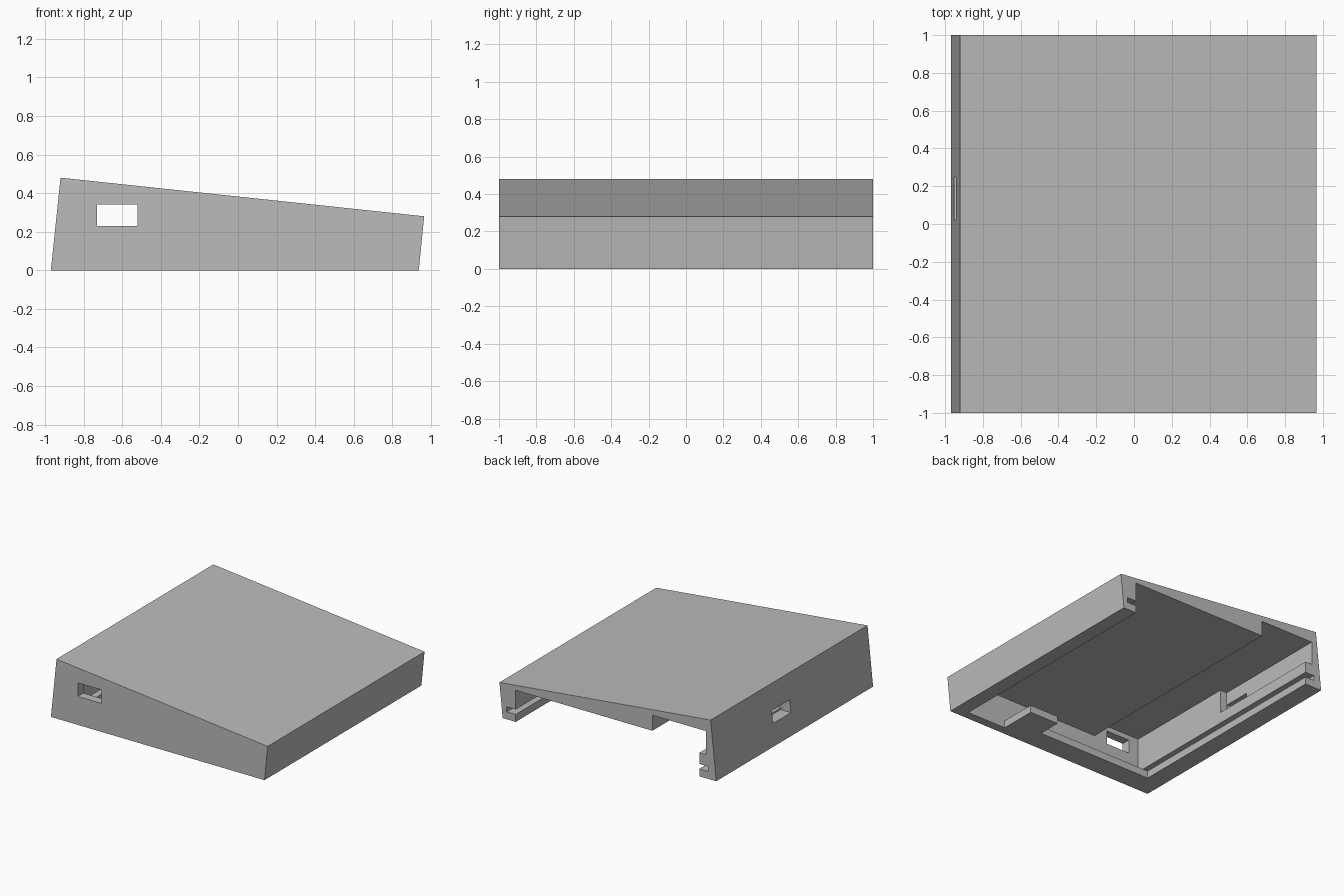
import bpy, bmesh
from mathutils import Vector

cube = bpy.data.objects.get("Cube")
if cube:
    bpy.data.objects.remove(cube, do_unlink=True)

# Single grey plastic
grey = bpy.data.materials.new("grey_plastic")
grey.use_nodes = True
colour = (0.5, 0.5, 0.5, 1)
grey.diffuse_color = colour
grey.node_tree.nodes["Principled BSDF"].inputs["Base Color"].default_value = colour


def prism(name, points, start, end, along):
    """Extrude an outline: (x, z) points along y, or (x, y) points along z."""
    bm = bmesh.new()
    if along == "y":
        verts = [bm.verts.new((a, start, b)) for a, b in points]
        step = Vector((0, end - start, 0))
    else:
        verts = [bm.verts.new((a, b, start)) for a, b in points]
        step = Vector((0, 0, end - start))
    face = bm.faces.new(verts)
    grown = bmesh.ops.extrude_face_region(bm, geom=[face])["geom"]
    bmesh.ops.translate(bm, vec=step, verts=[v for v in grown if isinstance(v, bmesh.types.BMVert)])
    # the starting face may be kept or consumed; close both ends exactly once
    bmesh.ops.holes_fill(bm, edges=[e for e in bm.edges if e.is_boundary], sides=0)
    bmesh.ops.recalc_face_normals(bm, faces=bm.faces)
    mesh = bpy.data.meshes.new(name)
    bm.to_mesh(mesh)
    bm.free()
    mesh.materials.append(grey)
    obj = bpy.data.objects.new(name, mesh)
    bpy.context.collection.objects.link(obj)
    return obj


def box(name, x, y, z):
    return prism(name, [(x[0], z[0]), (x[1], z[0]), (x[1], z[1]), (x[0], z[1])], y[0], y[1], "y")


# Sloped wedge housing
shell = prism("wedge_housing", [(-0.97, 0), (0.937, 0), (0.965, 0.28), (-0.92, 0.48)], -1, 1, "y")

# Stepped cavity with board grooves, open at the back
cavity = [(-0.9, 0.06), (0.9, 0.06), (0.9, 0.1), (0.82, 0.1), (0.82, 0.255), (-0.4, 0.255),
          (-0.4, 0.38), (-0.82, 0.38), (-0.82, 0.1), (-0.9, 0.1)]
# Underside opening, leaving the support tab on the front lip
opening = [(-0.82, 1.1), (-0.82, -0.82), (0.21, -0.82), (0.21, -0.63),
           (0.47, -0.63), (0.47, -0.93), (0.82, -0.93), (0.82, 1.1)]

cutters = [
    prism("cavity_cutter", cavity, -0.93, 1.1, "y"),
    prism("underside_cutter", opening, -0.1, 0.08, "z"),
    box("side_recess_cutter", (-0.88, -0.8), (0.02, 1.1), (0.19, 0.38)),
    box("front_port_cutter", (-0.73, -0.52), (-1.1, -0.9), (0.23, 0.34)),
    box("side_port_cutter", (-1.1, -0.86), (0.022, 0.25), (0.175, 0.275)),
]

for cutter in cutters:
    mod = shell.modifiers.new(cutter.name, "BOOLEAN")
    mod.operation = "DIFFERENCE"
    mod.solver = "EXACT"
    mod.object = cutter

# Bake the cuts, then discard the cutters
bpy.context.view_layer.update()
evaluated = shell.evaluated_get(bpy.context.evaluated_depsgraph_get())
result = bpy.data.meshes.new_from_object(evaluated)
shell.modifiers.clear()
shell.data = result
for cutter in cutters:
    bpy.data.objects.remove(cutter, do_unlink=True)
